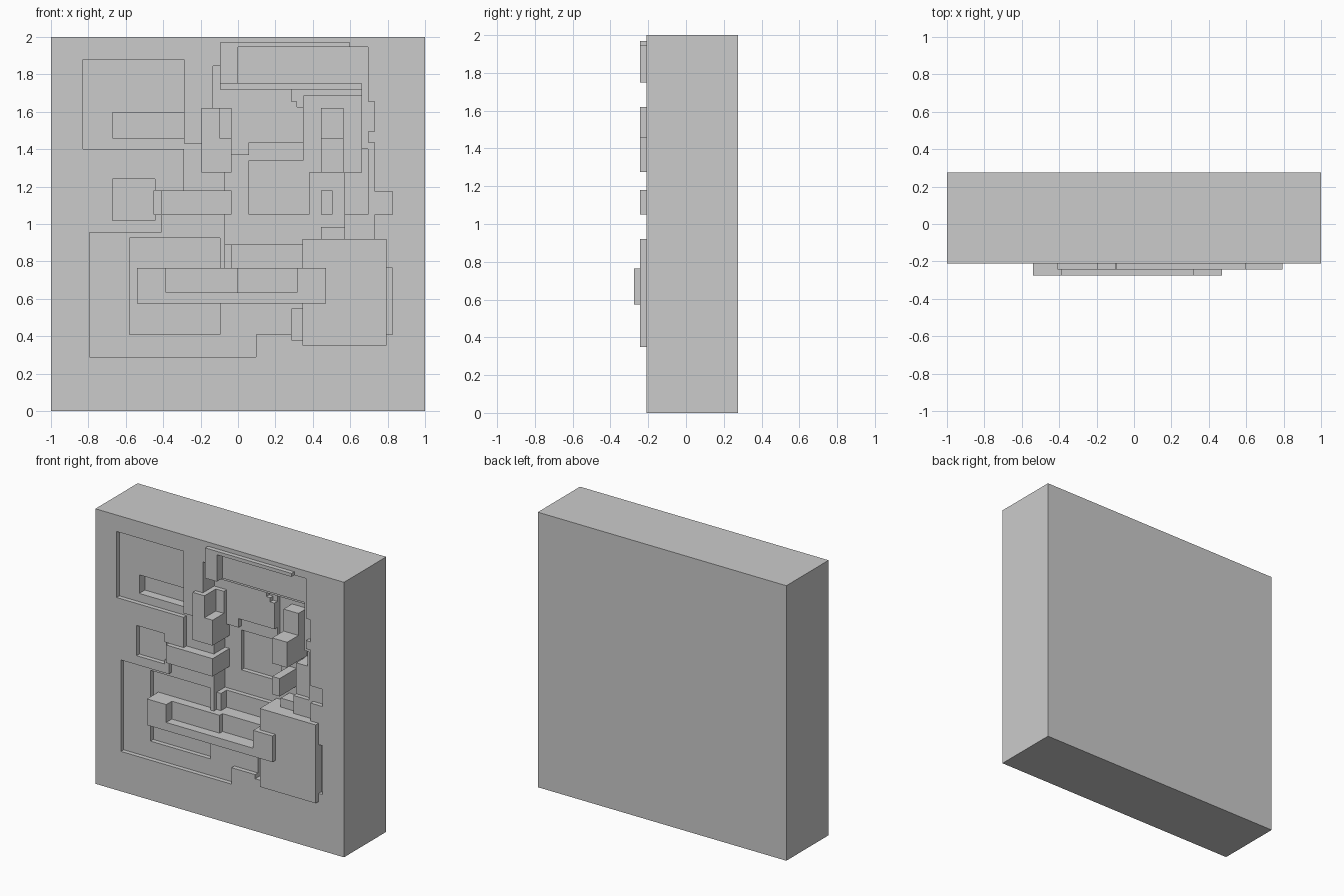
import bpy, bmesh

STEP = 0.0325      # height of one relief level
FACE_Y = -0.21     # plain front face of the slab
BACK_Y = 0.275

# Each entry: (x0, x1, z0, z1, level); later ones replace earlier ones.
# Shallow recesses
shallow = [
    (-.83, -.29, 1.40, 1.88, -1),
    (-.67, -.445, 1.02, 1.24, -1),
    (-.29, .66, 1.05, 1.43, -1),
    (-.41, .50, .90, 1.05, -1),
    (-.795, .095, .29, .955, -1),
    (.095, .825, .41, .765, -1),
    (.50, .73, .92, 1.435, -1),
    (.50, .695, 1.435, 1.75, -1),
    (.60, .73, 1.495, 1.655, -1),
    (.73, .825, 1.05, 1.175, -1),
]
# Stepped pockets inside them
pockets = [
    (-.67, -.29, 1.46, 1.595, -3),
    (-.58, -.095, .41, .925, -2),
    (-.45, -.41, 1.05, 1.18, -2),
    (.285, .35, .38, .545, -2),
    (.57, .695, 1.05, 1.40, -2),
]
# Deep centre
centre = [
    (-.135, .66, 1.37, 1.845, -4),
    (-.07, .57, .765, 1.37, -5),
    (.06, .35, 1.34, 1.435, -5),
    (.285, .35, 1.655, 1.72, -5),
    (.315, .35, 1.625, 1.685, -5),
    (.35, .66, 1.685, 1.72, -5),
    (-.035, .445, .765, .89, -4),
    (-.07, -.035, .765, .89, -2),
    (.35, .66, 1.275, 1.685, -6),
    (.06, .38, 1.05, 1.34, -6),
    (.445, .57, .92, .985, -2),
    (-.095, .66, 1.72, 1.75, -2),
]
# Raised blocks and the notches cut into them
raised = [
    (-.095, .60, 1.75, 1.97, 1),
    (0, .695, 1.75, 1.945, -1),
    (-.195, -.035, 1.275, 1.62, 1),
    (-.10, -.035, 1.46, 1.62, -3),
    (.445, .565, 1.46, 1.62, -3),
    (.445, .565, 1.275, 1.46, 1),
    (-.41, -.035, 1.05, 1.18, 1),
    (.445, .505, 1.05, 1.18, 1),
    (.345, .795, .35, .92, 1),
    (-.54, .47, .575, .765, 2),
    (-.385, 0, .635, .765, 0),
    (0, .315, .635, .765, -1),
]
layers = shallow + pockets + centre + raised
xs = sorted({-1, 1} | {v for r in layers for v in r[:2]})
zs = sorted({0, 2} | {v for r in layers for v in r[2:4]})


def depth(i, k):
    """Front y of a grid cell."""
    x, z = (xs[i] + xs[i + 1]) / 2, (zs[k] + zs[k + 1]) / 2
    level = 0
    for x0, x1, z0, z1, lv in layers:
        if x0 < x < x1 and z0 < z < z1:
            level = lv
    return FACE_Y - STEP * level


nx, nz = len(xs) - 1, len(zs) - 1
y = [[depth(i, k) for k in range(nz)] for i in range(nx)]
bm = bmesh.new()


def quad(*pts):
    bm.faces.new([bm.verts.new(p) for p in pts])


# Relief front: cell faces plus the step walls between neighbours
for i in range(nx):
    for k in range(nz):
        a, b, c, d, h = xs[i], xs[i + 1], zs[k], zs[k + 1], y[i][k]
        quad((a, h, c), (b, h, c), (b, h, d), (a, h, d))
        if i + 1 < nx and y[i + 1][k] != h:
            n = y[i + 1][k]
            quad((b, h, c), (b, n, c), (b, n, d), (b, h, d))
        if k + 1 < nz and y[i][k + 1] != h:
            n = y[i][k + 1]
            quad((a, h, d), (b, h, d), (b, n, d), (a, n, d))

# Slab sides and back
f, r = FACE_Y, BACK_Y
quad((1, r, 0), (-1, r, 0), (-1, r, 2), (1, r, 2))
quad((1, f, 0), (1, r, 0), (1, r, 2), (1, f, 2))
quad((-1, r, 0), (-1, f, 0), (-1, f, 2), (-1, r, 2))
quad((-1, f, 2), (1, f, 2), (1, r, 2), (-1, r, 2))
quad((-1, r, 0), (1, r, 0), (1, f, 0), (-1, f, 0))
bmesh.ops.remove_doubles(bm, verts=bm.verts, dist=1e-5)

mesh = bpy.data.meshes.new("relief_wall_panel")
bm.to_mesh(mesh)
bm.free()
bpy.context.collection.objects.link(bpy.data.objects.new("relief_wall_panel", mesh))
